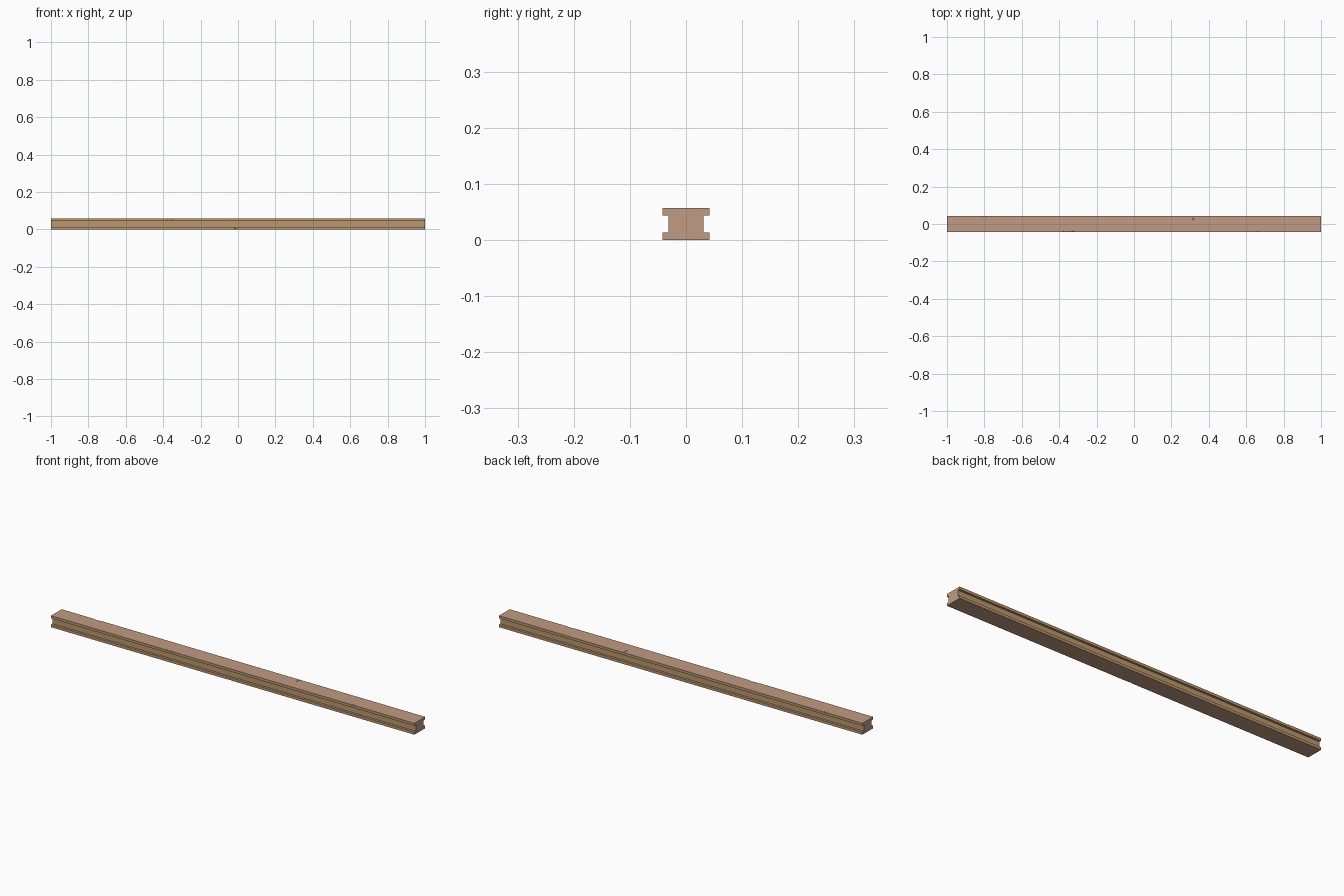
import bpy, bmesh

if "Cube" in bpy.data.objects:
    bpy.data.objects.remove(bpy.data.objects["Cube"])

def material(name, rgb):
    m = bpy.data.materials.new(name)
    m.diffuse_color = (*rgb, 1)
    m.use_nodes = True
    m.node_tree.nodes["Principled BSDF"].inputs["Base Color"].default_value = m.diffuse_color
    return m

face_wood = material("face_wood", (0.53, 0.33, 0.23))
side_wood = material("side_wood", (0.50, 0.31, 0.15))

# Plank: grooved cross-section swept along x
W, G, H, F = 0.042, 0.031, 0.057, 0.013
half = [(W, 0), (W, F), (G, F), (G, H - F), (W, H - F), (W, H)]
profile = half + [(-y, z) for y, z in reversed(half)]
bm = bmesh.new()
end = bm.faces.new([bm.verts.new((-1, y, z)) for y, z in profile])
ext = bmesh.ops.extrude_face_region(bm, geom=[end])
bmesh.ops.translate(bm, vec=(2, 0, 0),
                    verts=[v for v in ext["geom"] if isinstance(v, bmesh.types.BMVert)])
bmesh.ops.recalc_face_normals(bm, faces=bm.faces)
for f in bm.faces:
    f.material_index = int(abs(f.normal.y) > 0.5)
mesh = bpy.data.meshes.new("grooved_plank")
bm.to_mesh(mesh)
bm.free()
plank = bpy.data.objects.new("grooved_plank", mesh)
bpy.context.collection.objects.link(plank)
mesh.materials.append(face_wood)
mesh.materials.append(side_wood)

# Shallow wear chips on the edges: centre, half-sizes
chips = [
    ((0.66, -W, H), (0.026, 0.003, 0.003)),
    ((-0.37, -W, H), (0.014, 0.006, 0.002)),
    ((-0.335, -W, H), (0.026, 0.005, 0.002)),
    ((-0.80, W, H), (0.024, 0.005, 0.002)),
    ((0.313, 0.028, H), (0.005, 0.016, 0.002)),
    ((-0.015, -W, 0), (0.012, 0.003, 0.005)),
]
for centre, size in chips:
    bpy.ops.mesh.primitive_ico_sphere_add(subdivisions=1, radius=1, location=centre)
    cutter = bpy.context.object
    cutter.name = "chip_cutter"
    cutter.scale = size
    cutter.hide_render = True
    cutter.data.materials.append(face_wood)
    bpy.context.view_layer.objects.active = plank
    mod = plank.modifiers.new("chip", "BOOLEAN")
    mod.operation = "DIFFERENCE"
    mod.solver = "EXACT"
    mod.object = cutter
    bpy.ops.object.modifier_apply(modifier=mod.name)
    bpy.data.objects.remove(cutter, do_unlink=True)
